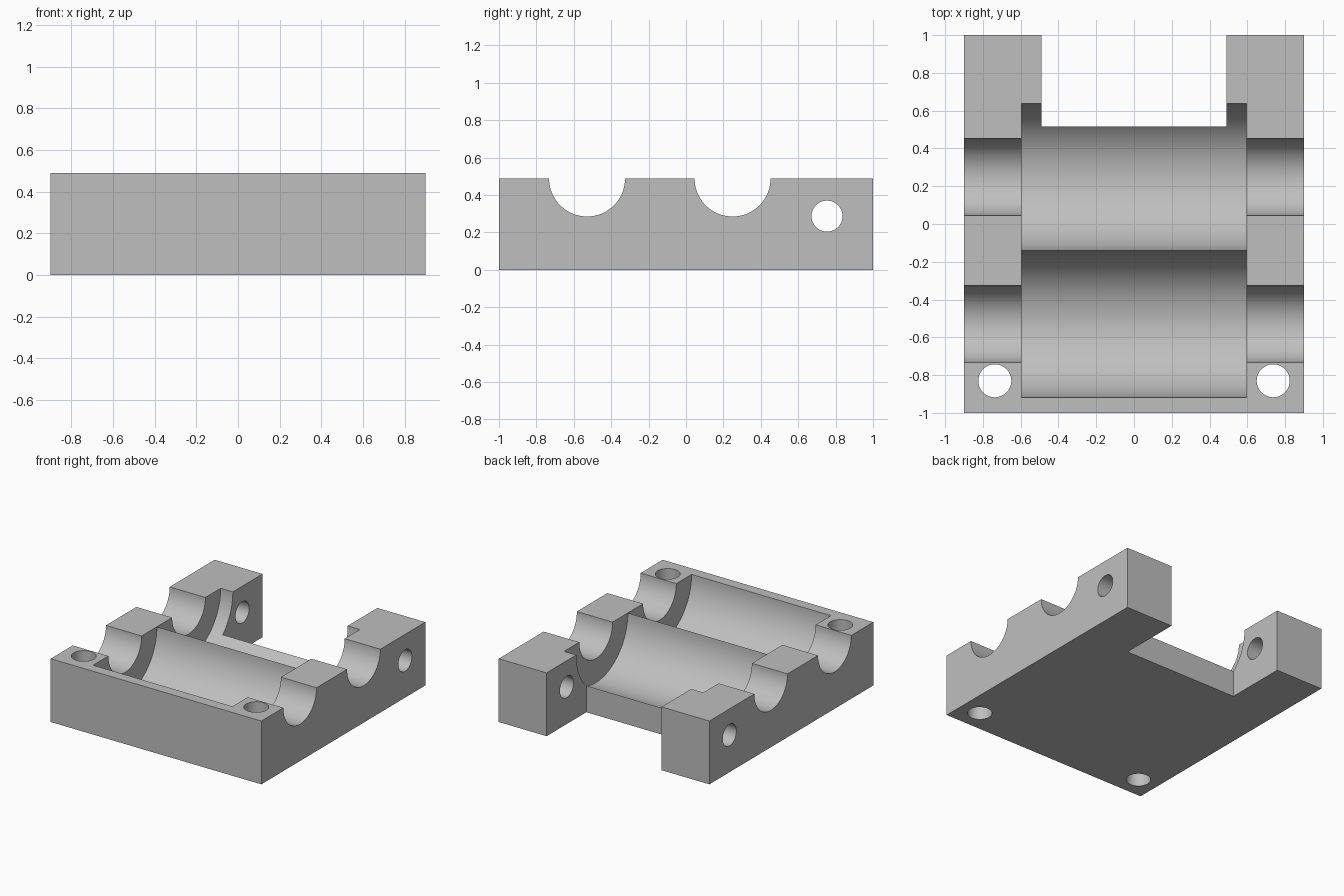
import bpy
import bmesh
from math import cos, sin, pi, radians
from mathutils import Vector

if "Cube" in bpy.data.objects:
    bpy.data.objects.remove(bpy.data.objects["Cube"], do_unlink=True)

WIDTH, LENGTH, TOP = 0.9, 1.0, 0.489   # half width, half length, height
CLEAR = 0.65                           # height that cutters rise to
BORES = (-0.529, 0.249)                # y of the two bore axes
POCKET_R = (BORES[1] - BORES[0]) / 2   # pockets meet in a ridge
JOURNAL_R = 0.203
POCKET_X, SLOT_X, SLOT_Y = 0.595, 0.491, 0.515

grey = bpy.data.materials.new("plain grey")
grey.use_nodes = True
colour = (0.52, 0.52, 0.52, 1)
grey.diffuse_color = colour
grey.node_tree.nodes["Principled BSDF"].inputs["Base Color"].default_value = colour


def prism(name, start, sweep, points):
    """Extrude a closed outline, given as 3D points, along the sweep vector."""
    bm = bmesh.new()
    face = bm.faces.new([bm.verts.new(Vector(p) + Vector(start)) for p in points])
    grown = bmesh.ops.extrude_face_region(bm, geom=[face])
    moved = [v for v in grown["geom"] if isinstance(v, bmesh.types.BMVert)]
    bmesh.ops.translate(bm, verts=moved, vec=sweep)
    bmesh.ops.recalc_face_normals(bm, faces=bm.faces)
    mesh = bpy.data.meshes.new(name)
    bm.to_mesh(mesh)
    bm.free()
    mesh.materials.append(grey)
    obj = bpy.data.objects.new(name, mesh)
    bpy.context.collection.objects.link(obj)
    return obj


def box(name, x, y0, y1, z0, z1):
    outline = [(-x, y0, z0), (x, y0, z0), (x, y1, z0), (-x, y1, z0)]
    return prism(name, (0, 0, 0), (0, 0, z1 - z0), outline)


def trough(name, centres, radius, x, steps=40):
    """Half-round channels along x, open at the top."""
    z = TOP - 0.001
    outline = [(0, centres[0] - radius, CLEAR), (0, centres[0] - radius, z)]
    for c in centres:
        for i in range(1, steps + 1):
            a = pi + pi * i / steps
            outline.append((0, c + radius * cos(a), z + radius * sin(a)))
    outline.append((0, centres[-1] + radius, CLEAR))
    return prism(name, (-x, 0, 0), (2 * x, 0, 0), outline)


def circle(radius, across, steps=48):
    ring = [(radius * cos(2 * pi * i / steps), radius * sin(2 * pi * i / steps))
            for i in range(steps)]
    return [(0, a, b) if across else (a, b, 0) for a, b in ring]


# Body
body = box("housing_block", WIDTH, -LENGTH, LENGTH, 0, TOP)

# Roller pockets, rear slot and shaft journals
cutters = [trough("pocket_cutter", BORES, POCKET_R, POCKET_X),
           box("slot_cutter", SLOT_X, SLOT_Y, LENGTH + 0.2, -0.2, CLEAR)]
for bore in BORES:
    cutters.append(trough("journal_cutter", [bore], JOURNAL_R, WIDTH + 0.1))

# Cross hole through both rear arms
cutters.append(prism("pin_hole_cutter", (-1.1, 0.754, 0.287), (2.2, 0, 0),
                     circle(0.083, True)))

# Vertical screw holes at the front corners
for side in (-1, 1):
    cutters.append(prism("screw_hole_cutter", (side * 0.737, -0.83, -0.2),
                         (0, 0, 1), circle(0.0875, False)))

bpy.ops.object.select_all(action="DESELECT")
body.select_set(True)
bpy.context.view_layer.objects.active = body
for cutter in cutters:
    cutter.hide_render = True
    mod = body.modifiers.new("cut", "BOOLEAN")
    mod.operation = "DIFFERENCE"
    mod.solver = "EXACT"
    mod.object = cutter
    bpy.ops.object.modifier_apply(modifier=mod.name)
    bpy.data.objects.remove(cutter, do_unlink=True)

bpy.ops.object.shade_smooth_by_angle(angle=radians(30))
